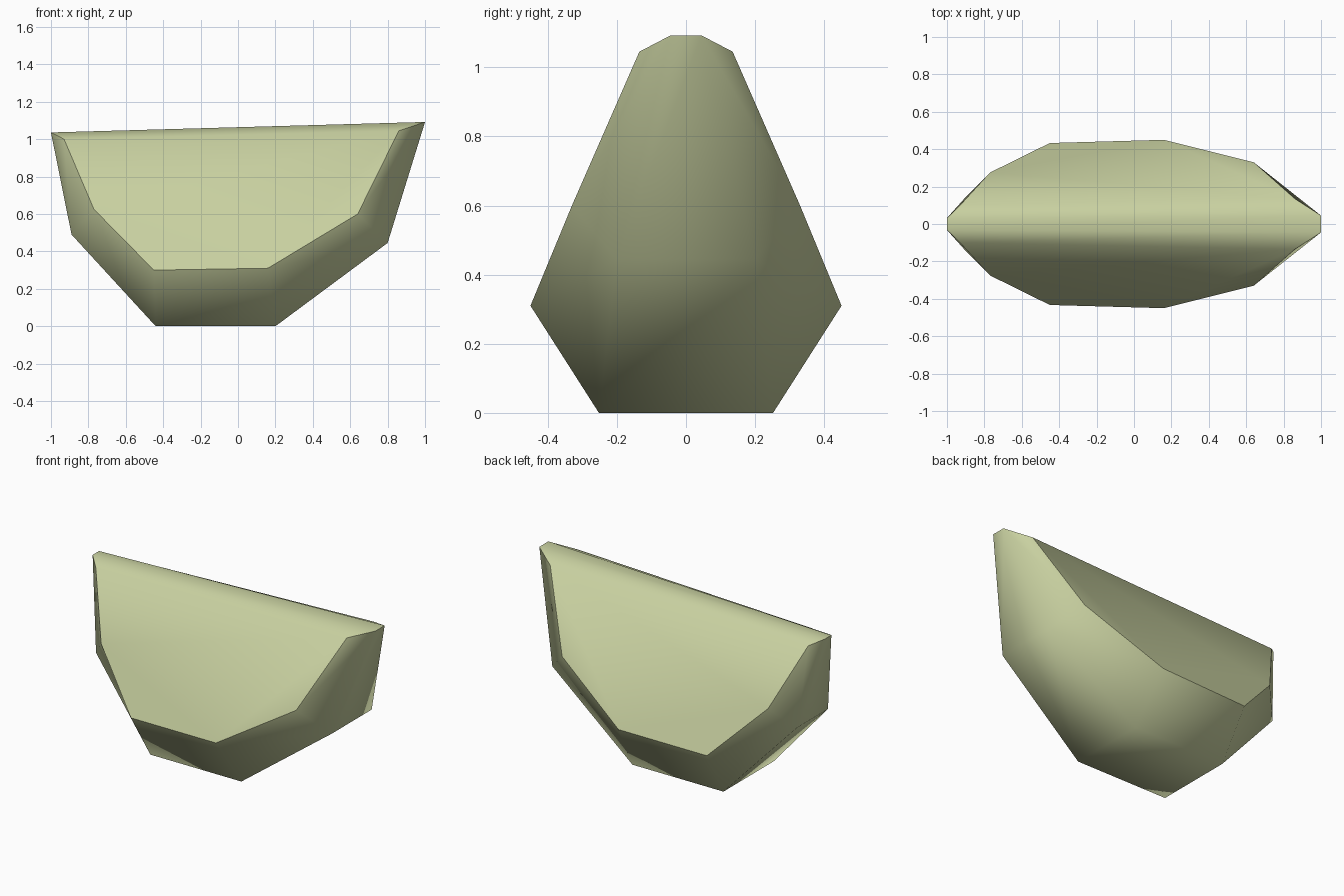
import bpy, bmesh

if "Cube" in bpy.data.objects:
    bpy.data.objects.remove(bpy.data.objects["Cube"])

# Matching rings of points (x, half width, z), left end to right end
flank = [(-.93, .10, 1.0), (-.77, .275, .625), (-.45, .433, .30),
         (.16, .45, .31), (.64, .33, .60), (.86, .135, 1.045)]
keel = [(-1, .032, 1.036), (-.89, .155, .49), (-.44, .252, 0),
        (.20, .252, 0), (.80, .20, .445), (1, .045, 1.092)]

mat = bpy.data.materials.new("pale_olive")
mat.diffuse_color = (.578, .631, .352, 1)
mat.use_nodes = True
mat.node_tree.nodes["Principled BSDF"].inputs["Base Color"].default_value = mat.diffuse_color

bm = bmesh.new()


def ring(points, side):
    return [bm.verts.new((x, side * y, z)) for x, y, z in points]


keels = []
for side in (-1, 1):
    panel, outer = ring(flank, side), ring(keel, side)
    keels.append(outer)
    # Flat flank, sloping strip along the ridge, and lower rim
    bm.faces.new(panel)
    bm.faces.new((panel[0], panel[-1], outer[-1], outer[0]))
    for i in range(5):
        bm.faces.new((panel[i], panel[i + 1], outer[i + 1], outer[i]))

# Belly joining both sides, then the narrow top of the ridge
a, b = keels
for i in range(5):
    bm.faces.new((a[i], a[i + 1], b[i + 1], b[i]))
bm.faces.new((a[0], a[-1], b[-1], b[0]))
bmesh.ops.recalc_face_normals(bm, faces=bm.faces)

# Smooth everywhere except where the flanks and ridge meet the rim and belly
bm.normal_update()
bm.verts.index_update()
for f in bm.faces:
    f.smooth = True


def upper(f):
    return f.normal.z > .1 and f.calc_area() > .1


for e in bm.edges:
    f, g = e.link_faces
    e.smooth = upper(f) == upper(g)

mesh = bpy.data.meshes.new("wedge_body")
bm.to_mesh(mesh)
bm.free()
mesh.materials.append(mat)
body = bpy.data.objects.new("wedge_body", mesh)
bpy.context.collection.objects.link(body)
